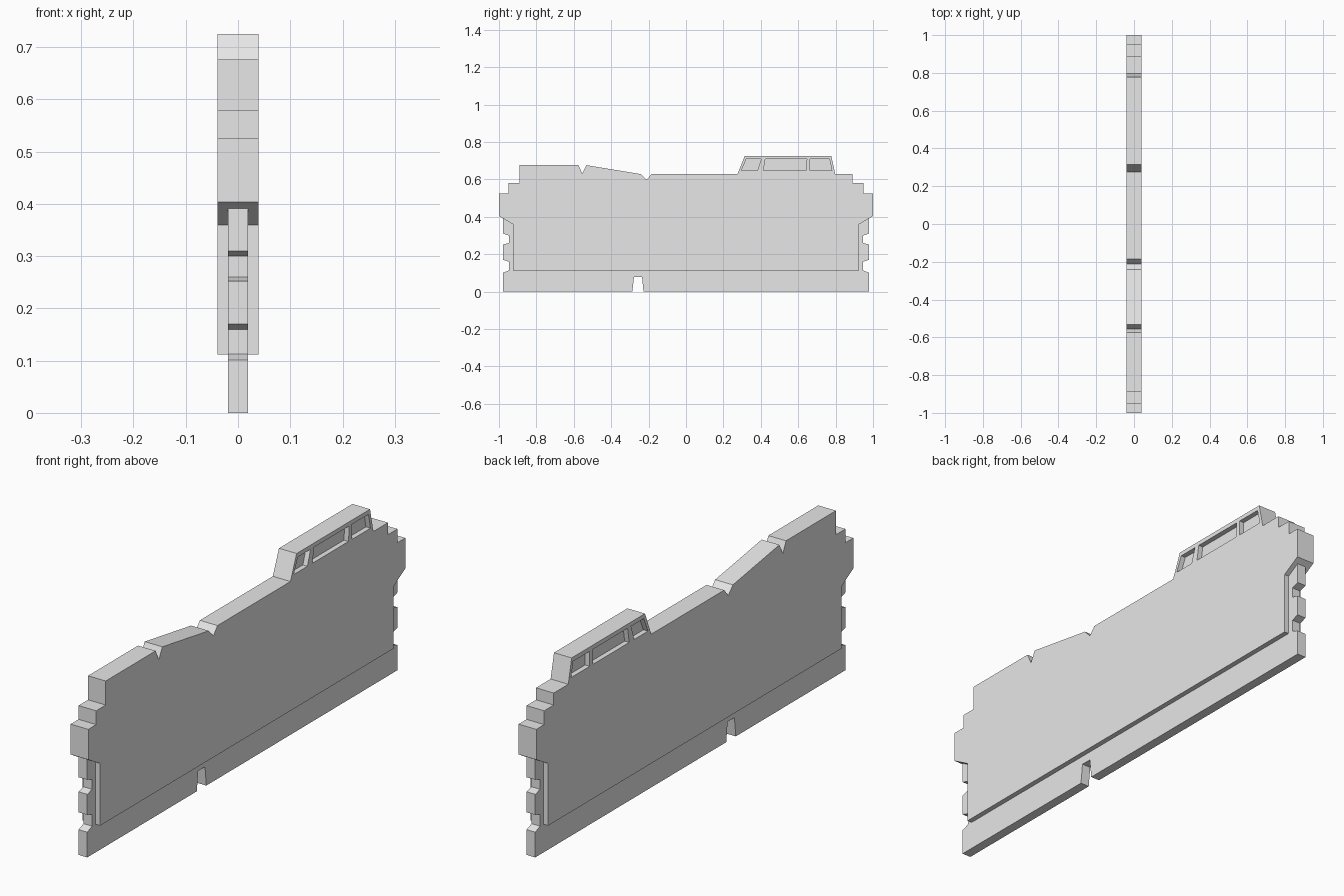
import bpy
import bmesh

BODY_HALF = 0.039    # half thickness of the heat spreader
BOARD_HALF = 0.019   # half thickness of the circuit board

cube = bpy.data.objects.get("Cube")
if cube:
    bpy.data.objects.remove(cube, do_unlink=True)

grey = bpy.data.materials.new("light grey")
grey.use_nodes = True
grey.diffuse_color = (0.8, 0.8, 0.8, 1)
grey.node_tree.nodes["Principled BSDF"].inputs["Base Color"].default_value = (0.8, 0.8, 0.8, 1)


def plate(name, profile, x0, x1):
    """Extrude a (y, z) outline along x."""
    bm = bmesh.new()
    face = bm.faces.new([bm.verts.new((x0, y, z)) for y, z in profile])
    moved = bmesh.ops.extrude_face_region(bm, geom=[face])["geom"]
    verts = [v for v in moved if isinstance(v, bmesh.types.BMVert)]
    bmesh.ops.translate(bm, verts=verts, vec=(x1 - x0, 0, 0))
    bmesh.ops.recalc_face_normals(bm, faces=bm.faces)
    mesh = bpy.data.meshes.new(name)
    bm.to_mesh(mesh)
    bm.free()
    mesh.materials.append(grey)
    obj = bpy.data.objects.new(name, mesh)
    bpy.context.collection.objects.link(obj)
    return obj


def mirrored(points):
    """The same edge at the opposite end, in reverse order."""
    return [(-y, z) for y, z in reversed(points)]


# Circuit board with notched ends and a key slot in the bottom edge
end = [(-0.978, 0), (-0.978, 0.101), (-0.947, 0.113), (-0.947, 0.16),
       (-0.978, 0.17), (-0.978, 0.252), (-0.947, 0.26), (-0.947, 0.3),
       (-0.978, 0.31), (-0.978, 0.45)]
slot = [(-0.227, 0), (-0.235, 0.078), (-0.278, 0.078), (-0.287, 0)]
plate("circuit_board", end + mirrored(end) + slot, -BOARD_HALF, BOARD_HALF)

# Heat spreader with stepped shoulders, notched top edge and raised light bar
shoulder = [(-0.925, 0.112), (-0.925, 0.36), (-1, 0.404), (-1, 0.525),
            (-0.95, 0.525), (-0.95, 0.58), (-0.89, 0.58)]
top = [(-0.89, 0.676), (-0.575, 0.676), (-0.555, 0.632), (-0.533, 0.676),
       (-0.24, 0.628), (-0.211, 0.597), (-0.185, 0.628), (0.275, 0.628),
       (0.314, 0.725), (0.777, 0.725), (0.798, 0.628), (0.89, 0.628)]
body = plate("heat_spreader", shoulder + top + mirrored(shoulder), -BODY_HALF, BODY_HALF)

# Recessed windows on both sides of the light bar
low, high = 0.648, 0.708
windows = [(0.296, 0.322, 0.402, 0.382),
           (0.414, 0.424, 0.646, 0.641),
           (0.663, 0.663, 0.767, 0.78)]
cutters = []
for a, b, c, d in windows:
    outline = [(a, low), (b, high), (c, high), (d, low)]
    for side in (-1, 1):
        cutter = plate("window_cutter", outline, side * BOARD_HALF, side * 0.06)
        cutter.hide_render = True
        cutters.append(cutter)
        cut = body.modifiers.new("window", 'BOOLEAN')
        cut.operation = 'DIFFERENCE'
        cut.solver = 'EXACT'
        cut.object = cutter

# Bake the cuts and drop the cutters
bpy.context.view_layer.update()
graph = bpy.context.evaluated_depsgraph_get()
cut_mesh = bpy.data.meshes.new_from_object(body.evaluated_get(graph))
body.modifiers.clear()
body.data = cut_mesh
for cutter in cutters:
    bpy.data.objects.remove(cutter, do_unlink=True)
